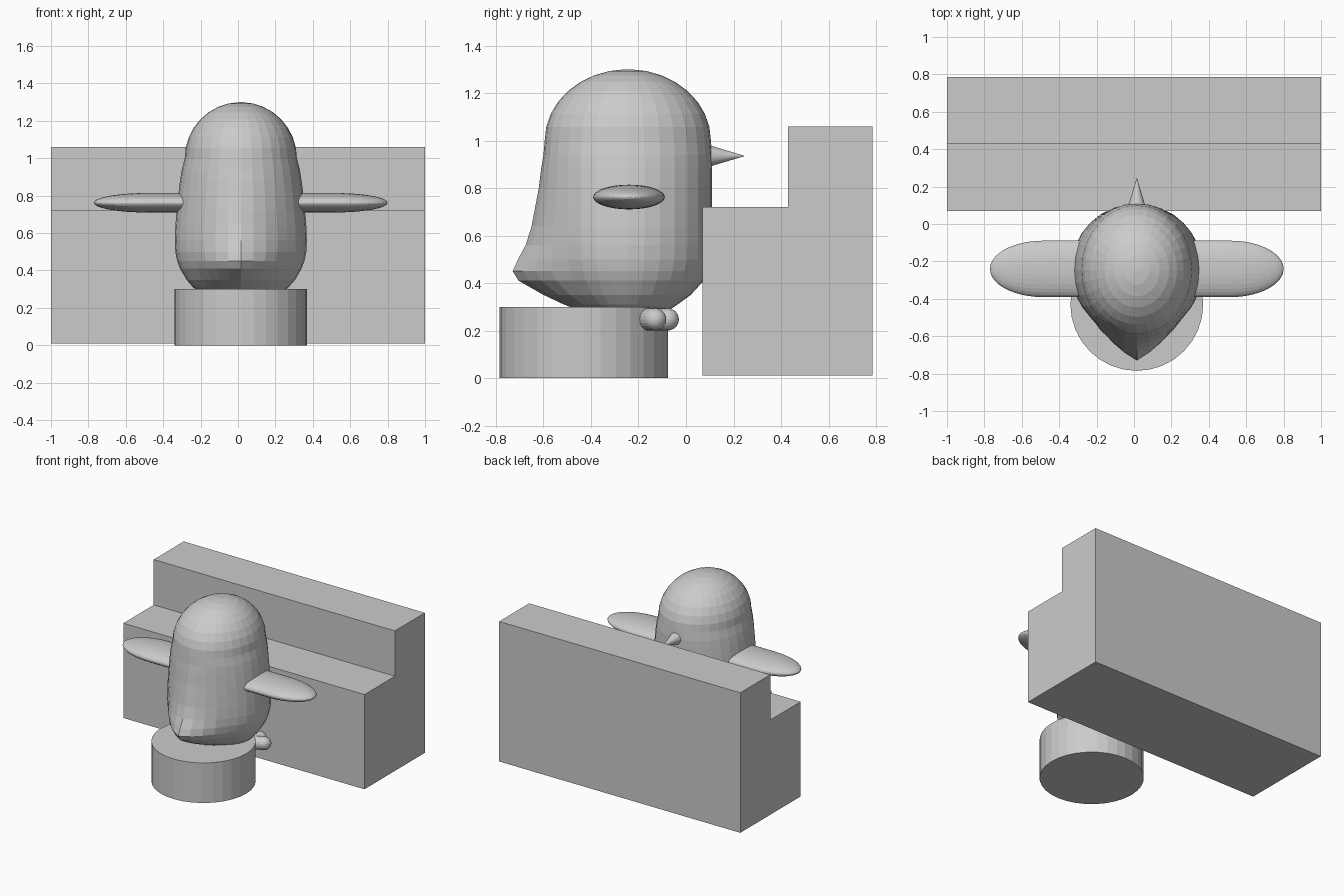
import bpy, bmesh, math
from mathutils import Vector

default_cube = bpy.data.objects.get("Cube")
if default_cube:
    bpy.data.objects.remove(default_cube, do_unlink=True)

grey = bpy.data.materials.new("plain_grey")
grey.use_nodes = True
shade = (0.6, 0.6, 0.6, 1)
grey.diffuse_color = shade
grey.node_tree.nodes["Principled BSDF"].inputs["Base Color"].default_value = shade

MID = 0.015      # bird and stool centre line
BODY_Y = -0.245


def finish(name, bm):
    bmesh.ops.recalc_face_normals(bm, faces=bm.faces[:])
    mesh = bpy.data.meshes.new(name)
    bm.to_mesh(mesh)
    bm.free()
    mesh.materials.append(grey)
    obj = bpy.data.objects.new(name, mesh)
    bpy.context.scene.collection.objects.link(obj)
    return obj


def loft(name, rings):
    """Skin a list of point rings and close both ends."""
    bm = bmesh.new()
    loops = [[bm.verts.new(p) for p in ring] for ring in rings]
    n = len(loops[0])
    for low, high in zip(loops, loops[1:]):
        for i in range(n):
            j = (i + 1) % n
            bm.faces.new((low[i], low[j], high[j], high[i]))
    bm.faces.new(loops[0])
    bm.faces.new(loops[-1])
    return finish(name, bm)


def lathe(name, profile, start, axis, wide=1.0, segments=32):
    """Turn (distance, radius) pairs round an axis; wide stretches sideways."""
    axis = Vector(axis).normalized()
    side = Vector((0, 1, 0)) if abs(axis.x) > 0.9 else Vector((1, 0, 0))
    side = (side - axis * side.dot(axis)).normalized()
    up = axis.cross(side)
    angles = [math.tau * i / segments for i in range(segments)]
    rings = [[Vector(start) + axis * d
              + r * (wide * math.cos(a) * side + math.sin(a) * up)
              for a in angles] for d, r in profile]
    return loft(name, rings)


def capsule(name, start, end, radius):
    length = (Vector(end) - Vector(start)).length
    steps = [math.radians(a) for a in range(2, 91, 11)]
    cap = [(-radius * math.cos(a), radius * math.sin(a)) for a in steps]
    far = [(length - d, r) for d, r in reversed(cap)]
    return lathe(name, cap + far, start, Vector(end) - Vector(start), segments=20)


# Stepped block: side profile swept across the full width
profile = [(0.07, 0.01), (0.785, 0.01), (0.785, 1.06),
           (0.43, 1.06), (0.43, 0.72), (0.07, 0.72)]
loft("stepped_block", [[(x, y, z) for y, z in profile] for x in (-1, 1)])

# Round stool
lathe("stool", [(0, 0.355), (0.3, 0.355)], (MID, -0.43, 0), (0, 0, 1))

# Body rows: height, half width, half depth, tail length
rows = [(0.29, 0.23, 0.18, 0.04), (0.31, 0.255, 0.21, 0.06),
        (0.35, 0.29, 0.265, 0.09), (0.41, 0.325, 0.32, 0.14),
        (0.45, 0.34, 0.34, 0.145), (0.5, 0.35, 0.352, 0.11),
        (0.56, 0.353, 0.355, 0.075), (0.64, 0.35, 0.355, 0.05),
        (0.72, 0.343, 0.355, 0.035), (0.8, 0.335, 0.355, 0.02),
        (0.88, 0.325, 0.355, 0.01), (0.94, 0.315, 0.355, 0)]
for a in range(0, 90, 11):
    c, s = math.cos(math.radians(a)), math.sin(math.radians(a))
    rows.append((1 + 0.3 * s, 0.3 * c, 0.35 * c, 0))


def body_ring(z, half_width, half_depth, tail):
    ring = []
    for i in range(32):
        a = math.tau * i / 32 - math.pi
        point = max(0, 1 - abs(a) / 0.8)
        ring.append((MID + half_width * math.sin(a),
                     BODY_Y - half_depth * math.cos(a) - tail * point,
                     z))
    return ring


loft("body", [body_ring(*row) for row in rows])

# Beak
lathe("beak", [(0, 0.055), (0.18, 0.001)], (MID, 0.065, 0.935), (0, 1, 0))

# Wings and splayed toes on both sides
arcs = [math.radians(a) for a in range(0, 90, 8)]
wing = [(0, 0.052)] + [(0.3 + 0.285 * math.sin(a), 0.052 * math.cos(a)) for a in arcs]
toes = {"outer": (0.31, -0.13), "middle": (0.235, -0.077), "inner": (0.13, -0.08)}
for side, sign in (("left", 1), ("right", -1)):
    lathe(side + "_wing", wing, (MID + sign * 0.2, -0.24, 0.762),
          (sign, 0, 0), wide=2.9)
    for toe, (x, y) in toes.items():
        capsule(f"{side}_{toe}_toe", (MID + sign * 0.17, -0.185, 0.247),
                (MID + sign * (x - MID), y, 0.247), 0.047)
